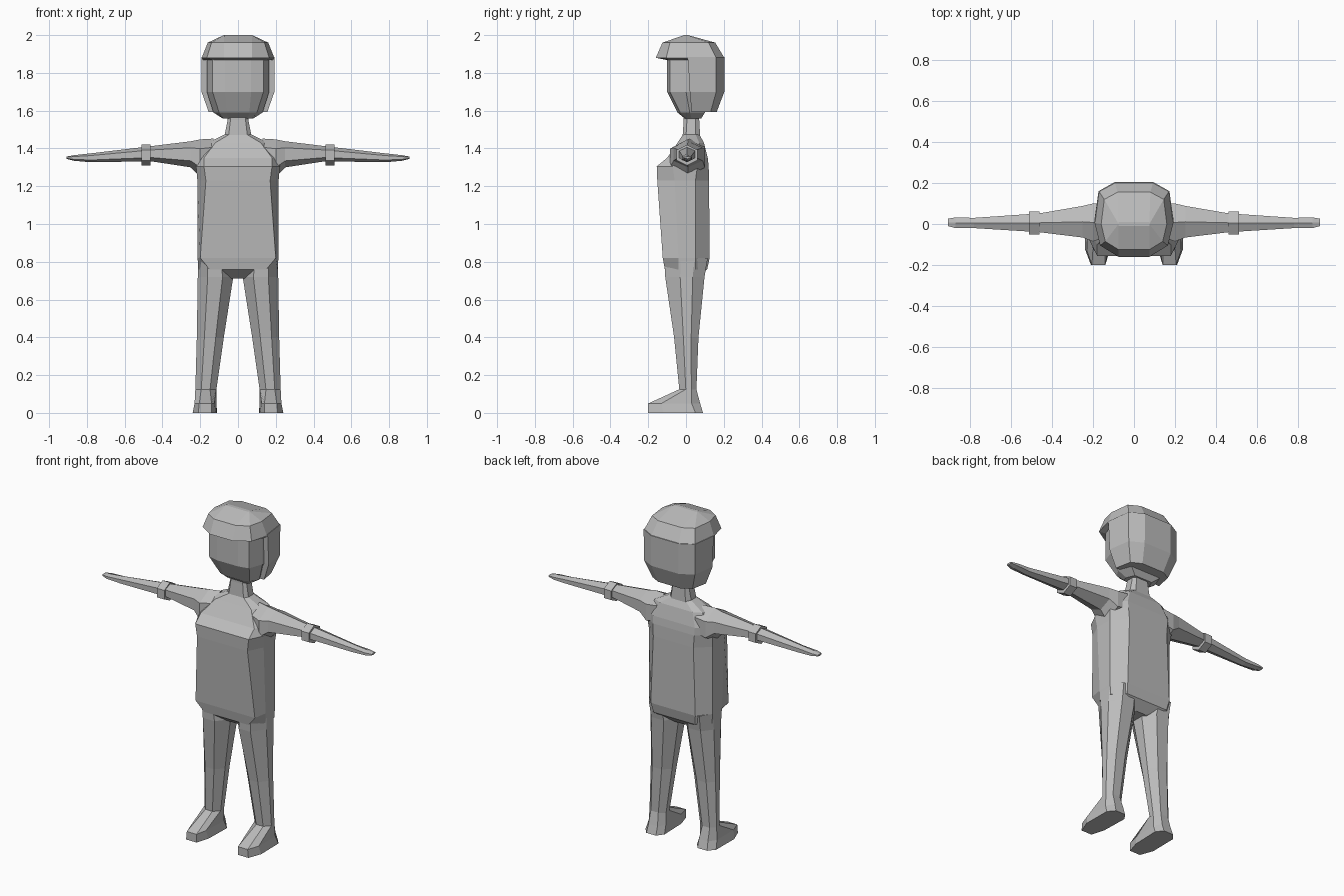
import bpy, bmesh, math

grey = bpy.data.materials.new("plain_grey")
grey.diffuse_color = (0.5, 0.5, 0.5, 1)


def loft(name, rings, mirror=False):
    """Skin a list of equal-length closed rings, cap both ends."""
    bm = bmesh.new()
    loops = [[bm.verts.new(p) for p in r] for r in rings]
    n = len(loops[0])
    for a, b in zip(loops, loops[1:]):
        for i in range(n):
            j = (i + 1) % n
            bm.faces.new((a[i], a[j], b[j], b[i]))
    bm.faces.new(loops[0])
    bm.faces.new(loops[-1])
    bmesh.ops.remove_doubles(bm, verts=bm.verts, dist=0.0005)
    bmesh.ops.recalc_face_normals(bm, faces=bm.faces)
    me = bpy.data.meshes.new(name)
    bm.to_mesh(me)
    bm.free()
    me.materials.append(grey)
    ob = bpy.data.objects.new(name, me)
    bpy.context.collection.objects.link(ob)
    if mirror:
        ob.modifiers.new("mirror", 'MIRROR')
    return ob


def sym(z, half):
    """Closed ring from its right half, listed front to back."""
    return [(x, y, z) for x, y in half] + [(-x, y, z) for x, y in reversed(half)]


def trunk_ring(z, fx, yf, w, y1, y2, bx, yb):
    return sym(z, [(fx, yf), (w, y1), (w, y2), (bx, yb)])


# Torso with sloped shoulders and rounded hips
loft("torso", [trunk_ring(*r) for r in (
    (1.475, .045, -.015, .07, .0, .05, .045, .07),
    (1.43, .12, -.045, .16, .0, .07, .11, .095),
    (1.35, .18, -.10, .21, -.05, .07, .14, .115),
    (1.305, .18, -.155, .222, -.07, .06, .14, .12),
    (1.23, .17, -.152, .215, -.06, .05, .135, .122),
    (.82, .20, -.123, .214, -.04, .05, .15, .125),
    (.76, .15, -.112, .210, -.04, .05, .14, .112),
    (.712, .03, -.05, .10, -.03, .04, .03, .06))])

# Neck
loft("neck", [trunk_ring(*r) for r in (
    (1.62, .04, -.012, .055, .005, .05, .04, .07),
    (1.55, .04, -.012, .055, .005, .05, .04, .07),
    (1.465, .05, -.018, .072, .0, .05, .05, .075))])

# Face, narrowing to the chin
loft("head", [sym(z, h) for z, h in (
    (1.90, [(.07, -.10), (.135, -.085), (.165, .0), (.15, .10)]),
    (1.70, [(.07, -.10), (.135, -.085), (.165, .0), (.15, .10)]),
    (1.59, [(.06, -.045), (.10, -.03), (.13, .02), (.10, .10)]),
    (1.558, [(.05, -.005), (.075, .0), (.08, .03), (.06, .08)]))])

# Cap of the helmet with its projecting brim
loft("helmet_cap", [sym(z, h) for z, h in (
    (2.0, [(.075, -.01), (.075, .0), (.075, .0), (.075, .0), (.075, .01)]),
    (1.96, [(.075, -.125), (.14, -.085), (.16, .0), (.145, .12), (.08, .155)]),
    (1.88, [(.075, -.16), (.165, -.105), (.192, .005), (.172, .16), (.093, .203)]),
    (1.868, [(.075, -.10), (.135, -.08), (.185, .01), (.17, .155), (.093, .2)]))])

# Back and side shell of the helmet
loft("helmet_shell", [sym(z, h) for z, h in (
    (1.885, [(.193, .01), (.173, .16), (.093, .205)]),
    (1.70, [(.193, .02), (.172, .16), (.093, .203)]),
    (1.592, [(.155, .03), (.135, .13), (.075, .162)]))])


def leg_ring(z, xi, xo, yf, yb):
    """Eight-sided limb section, starting at the inner front corner."""
    w, d = xo - xi, yb - yf
    pts = [(.3, 0), (.72, 0), (1, .38), (1, .7), (.75, 1), (.3, 1), (0, .7), (0, .35)]
    return [(xi + w * u, yf + d * v, z) for u, v in pts]


# Tapered legs
loft("legs", [leg_ring(*r) for r in (
    (.82, .04, .213, -.115, .115),
    (.72, .025, .213, -.110, .098),
    (.40, .075, .218, -.063, .066),
    (.12, .115, .226, -.035, .055))], True)

# Wedge-shaped feet
toe = [(.14, -.20), (.205, -.20), (.23, -.13), (.23, .03),
       (.20, .075), (.14, .075), (.115, .03), (.125, -.13)]
sole = [(.14, -.20), (.21, -.20), (.24, -.12), (.238, .05),
        (.205, .09), (.14, .09), (.11, .05), (.115, -.12)]
loft("feet", [leg_ring(.125, .115, .226, -.035, .055),
              [(x, y, .05) for x, y in toe],
              [(x, y, 0) for x, y in sole]], True)


def arm_ring(x, y0, y1, z0, z1):
    """Six-sided section across the arm."""
    ring = []
    for i in range(6):
        a = math.radians(60 * i + 30)
        ring.append((x, (y0 + y1) / 2 + (y1 - y0) / 2 * math.cos(a) / math.cos(math.pi / 6),
                     (z0 + z1) / 2 + (z1 - z0) / 2 * math.sin(a)))
    return ring


# Arms tapering into flat mitten hands
loft("arms", [arm_ring(*r) for r in (
    (.13, -.06, .10, 1.27, 1.452),
    (.20, -.085, .10, 1.25, 1.448),
    (.25, -.066, .088, 1.30, 1.438),
    (.46, -.040, .052, 1.332, 1.412),
    (.78, -.020, .030, 1.327, 1.374),
    (.87, -.020, .032, 1.335, 1.364),
    (.908, -.010, .026, 1.345, 1.357))], True)

# Cuffs around the forearms
loft("cuffs", [arm_ring(x, -.05, .06, 1.31, 1.42) for x in (.462, .512)], True)
